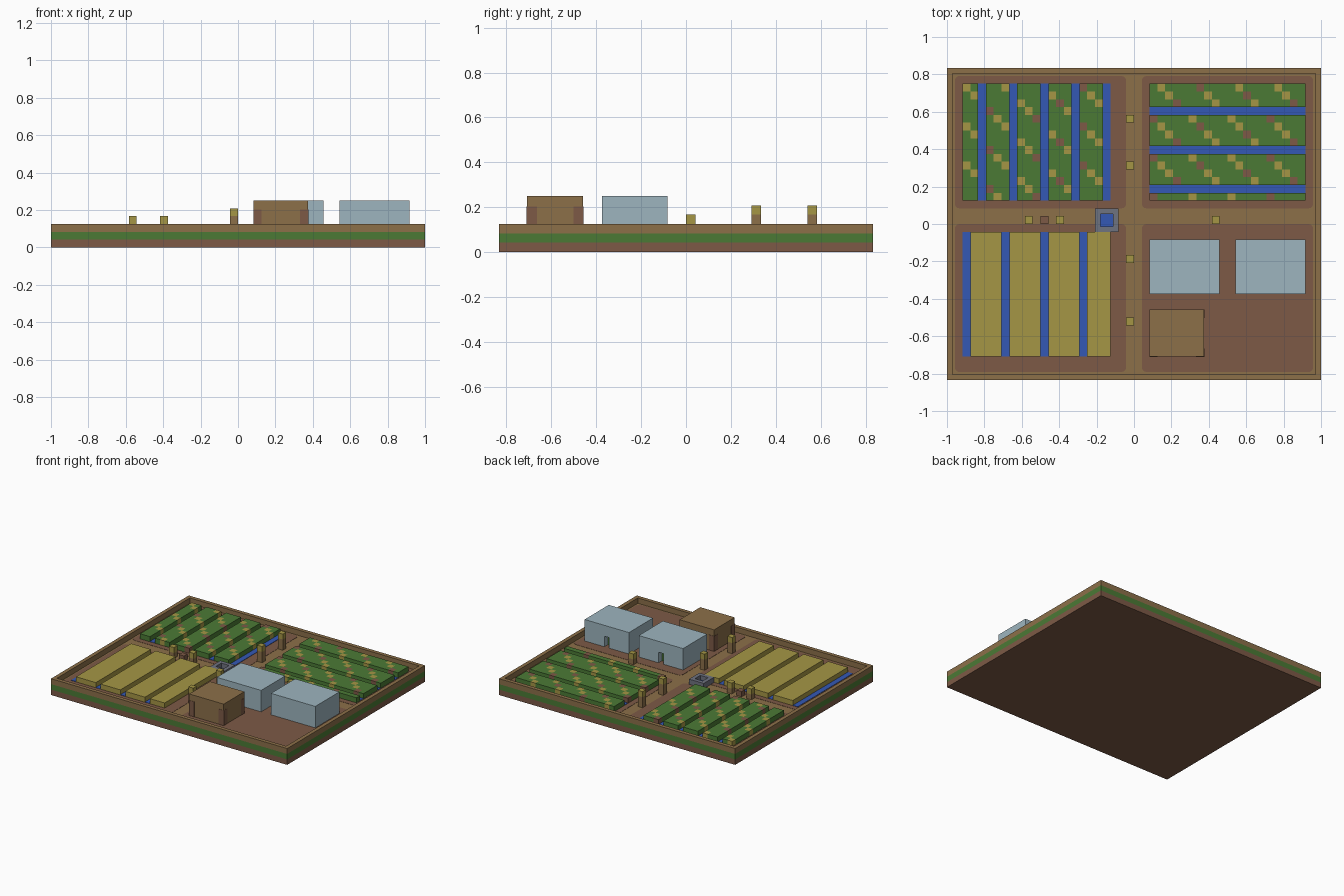
import bpy, bmesh
from mathutils import Vector

if "Cube" in bpy.data.objects:
    bpy.data.objects.remove(bpy.data.objects["Cube"], do_unlink=True)

V = 1 / 24          # one block
NX, NY = 48, 40     # blocks across and deep
FLOOR = 2           # ground level in blocks


def material(name, hex_code):
    rgb = [int(hex_code[k:k + 2], 16) / 255 for k in (0, 2, 4)]
    lin = [c / 12.92 if c < 0.04 else ((c + 0.055) / 1.055) ** 2.4 for c in rgb]
    m = bpy.data.materials.new(name)
    m.use_nodes = True
    m.diffuse_color = (*lin, 1)
    m.node_tree.nodes["Principled BSDF"].inputs["Base Color"].default_value = (*lin, 1)
    return m


SOIL = material("soil brown", "7d5a46")
PATH = material("path tan", "8c7049")
LEAF = material("leaf green", "4b7a35")
GRAIN = material("grain yellow", "a59645")
WATER = material("water blue", "3458b5")
GLASS = material("pale blue glass", "9db5bf")
STONE = material("stone grey", "6f7380")


def point(i, j, k):
    return Vector(((i - NX / 2) * V, (j - NY / 2) * V, k * V))


def block_mesh(lo, hi):
    """Box between two corners given in blocks."""
    a, b = point(*lo), point(*hi)
    bm = bmesh.new()
    bmesh.ops.create_cube(bm, size=1)
    for v in bm.verts:
        v.co = (a + b) / 2 + v.co * (b - a)
    return bm


def finish(name, bm, *mats):
    me = bpy.data.meshes.new(name)
    bm.normal_update()
    bm.to_mesh(me)
    bm.free()
    for m in mats:
        me.materials.append(m)
    ob = bpy.data.objects.new(name, me)
    bpy.context.collection.objects.link(ob)
    return ob


def block(name, lo, hi, mat):
    return finish(name, block_mesh(lo, hi), mat)


def cut(bm, axis, pos):
    normal = [0, 0, 0]
    normal[axis] = 1
    co = point(pos, pos, pos)
    geom = bm.verts[:] + bm.edges[:] + bm.faces[:]
    bmesh.ops.bisect_plane(bm, geom=geom, plane_co=co, plane_no=normal, dist=1e-5)


def sink_top(bm, depth):
    """Push an inset of the top face down, leaving a rim one block wide."""
    bm.normal_update()
    top = max(bm.faces, key=lambda f: f.calc_center_median().z)
    bmesh.ops.inset_individual(bm, faces=[top], thickness=V)
    ext = bmesh.ops.extrude_discrete_faces(bm, faces=[top])["faces"][0]
    bmesh.ops.translate(bm, verts=ext.verts[:], vec=(0, 0, -depth * V))
    return ext


def delete_bottom(bm):
    low = min(bm.faces, key=lambda f: f.calc_center_median().z - f.calc_area())
    low = [f for f in bm.faces if f.normal.z < -0.9]
    bmesh.ops.delete(bm, geom=low, context='FACES')


# Layered ground with a raised rim
block("soil_layer", (0, 0, 0), (NX, NY, 1), SOIL)
block("grass_layer", (0, 0, 1), (NX, NY, 2), LEAF)
bm = block_mesh((0, 0, 2), (NX, NY, 3))
sink_top(bm, 0.98)
delete_bottom(bm)
finish("rim_and_path", bm, PATH)

# Four soil plots with softened corners
for side, i0, i1 in (("right", 1, 23), ("left", 25, 47)):
    for end, j0, j1 in (("front", 1, 20), ("back", 22, 39)):
        bm = block_mesh((i0, j0, FLOOR), (i1, j1, FLOOR + 0.06))
        upright = [e for e in bm.edges if abs(e.verts[0].co.z - e.verts[1].co.z) > 1e-4]
        bmesh.ops.bevel(bm, geom=upright, offset=0.6 * V, segments=3, profile=0.5, affect='EDGES')
        finish(f"soil_plot_{end}_{side}", bm, SOIL)


def channel(name, lo, hi):
    block(name, (*lo, FLOOR), (*hi, FLOOR + 0.12), WATER)


def leafy_bed(name, i0, j0, i1, j1):
    """Green bed with diagonal rows of grain and bare soil."""
    bm = block_mesh((i0, j0, FLOOR), (i1, j1, FLOOR + 1))
    for i in range(i0 + 1, i1):
        cut(bm, 0, i)
    for j in range(j0 + 1, j1):
        cut(bm, 1, j)
    bm.normal_update()
    for f in bm.faces:
        c = f.calc_center_median() - f.normal * V / 2
        i, j = int(c.x / V + NX / 2), int(c.y / V + NY / 2)
        if (i + j) % 5 == 4:
            f.material_index = 2 if i % 3 == 2 and i > 2 else 1
    finish(name, bm, LEAF, GRAIN, SOIL)


# Back right field: beds run front to back
for n, i in enumerate(range(4, 21, 4)):
    leafy_bed(f"back_right_bed_{n}", max(2, i - 3), 23, i, 38)
    channel(f"back_right_channel_{n}", (i, 23), (i + 1, 38))

# Back left field: beds run side to side
for n, (j0, j1) in enumerate(((23, 24), (25, 29), (30, 34), (35, 38))):
    leafy_bed(f"back_left_bed_{n}", 26, j0, 46, j1)
    if j1 < 38:
        channel(f"back_left_channel_{n}", (26, j1), (46, j1 + 1))

# Front right grain field
for n, i in enumerate(range(2, 21, 5)):
    channel(f"grain_channel_{n}", (i, 3), (i + 1, 19))
    block(f"grain_bed_{n}", (i + 1, 3, FLOOR), (min(i + 5, 21), 19, FLOOR + 1), GRAIN)

# Stone well with water in the middle
bm = block_mesh((19, 19, FLOOR), (22, 22, FLOOR + 1))
sink_top(bm, 0.85).material_index = 1
finish("well", bm, STONE, WATER)

# Glass houses with a doorway in the back wall
for side, i in (("inner", 26), ("outer", 37)):
    bm = block_mesh((i, 11, FLOOR), (i + 9, 18, 6))
    cut(bm, 0, i + 4)
    cut(bm, 0, i + 5)
    cut(bm, 2, FLOOR + 2)
    bm.normal_update()
    target = point(i + 4.5, 18, FLOOR + 1)
    door = min(bm.faces, key=lambda f: (f.calc_center_median() - target).length)
    inner = bmesh.ops.extrude_discrete_faces(bm, faces=[door])["faces"][0]
    bmesh.ops.translate(bm, verts=inner.verts[:], vec=(0, -V, 0))
    inner.material_index = 1
    finish(f"glass_house_{side}", bm, GLASS, LEAF)

# Shed with soil-coloured corner posts
block("shed", (26, 3, FLOOR), (33, 9, 6), PATH)
for i in (26, 32):
    for j in (3, 8):
        d = 0.04
        block("shed_corner", (i - d, j - d, FLOOR), (i + 1 + d, j + 1 + d, 4.85), SOIL)

# Lamp posts along the paths
posts = [(23, j, 2) for j in (7, 15, 27, 33)] + [(i, 20, 1) for i in (10, 14, 34)]
for i, j, h in posts:
    block("post", (i, j, FLOOR), (i + 1, j + 1, FLOOR + h), PATH)
    block("post_lamp", (i, j, FLOOR + h), (i + 1, j + 1, FLOOR + h + 1), GRAIN)
block("soil_block", (12, 20, FLOOR), (13, 21, FLOOR + 1), SOIL)
